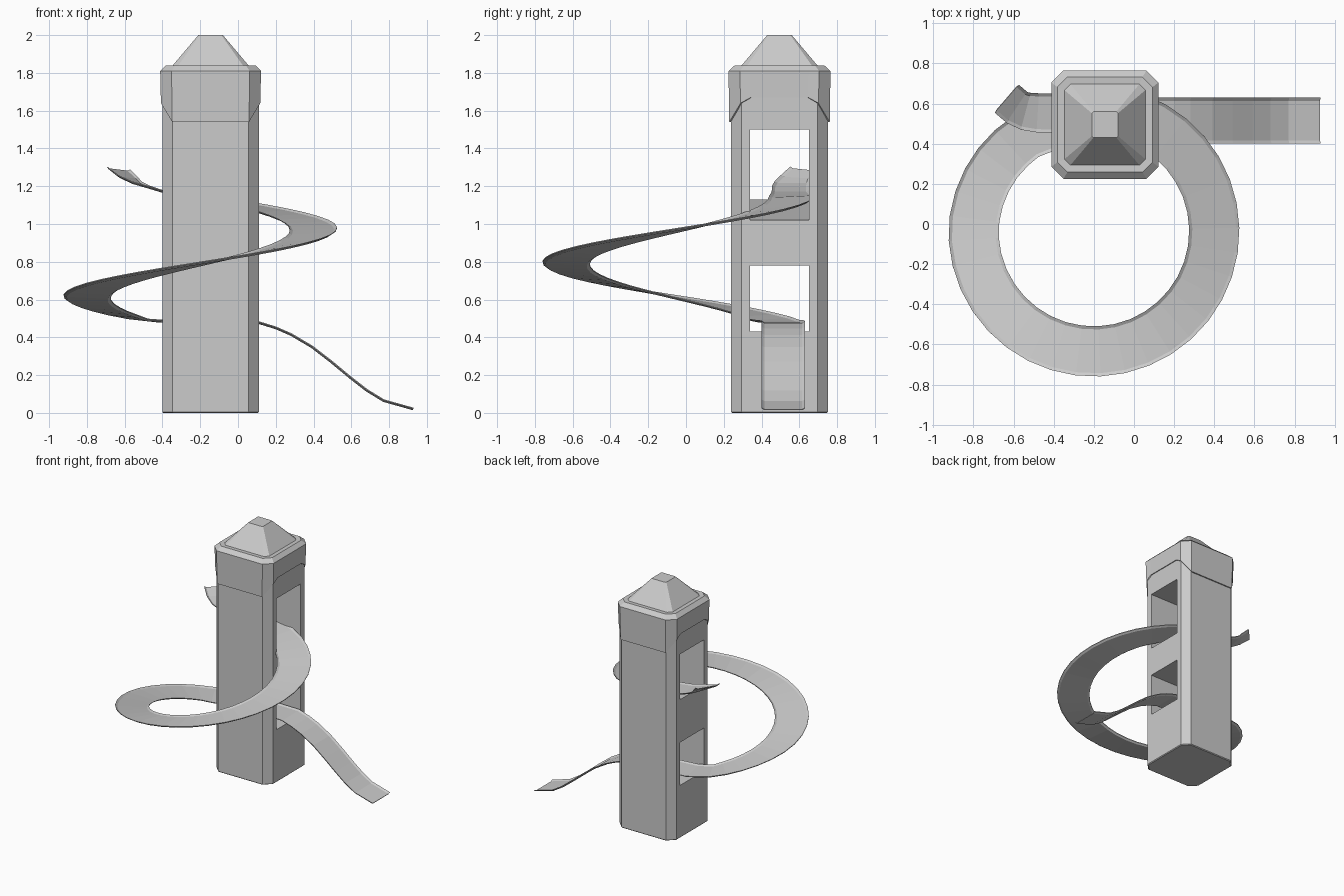
import bpy, bmesh
from math import radians, cos, sin
from mathutils import Vector

if "Cube" in bpy.data.objects:
    bpy.data.objects.remove(bpy.data.objects["Cube"])

CX, CY = -0.145, 0.495          # tower axis


def make(name, rings, cap=True, closed=True):
    """Loft a list of equal-length point rings into one object."""
    bm = bmesh.new()
    vs = [[bm.verts.new(p) for p in r] for r in rings]
    n = len(vs[0])
    for a, b in zip(vs, vs[1:]):
        for i in range(n):
            j = (i + 1) % n
            bm.faces.new((a[i], a[j], b[j], b[i]))
    if cap:
        bm.faces.new(vs[0][::-1])
        bm.faces.new(vs[-1])
    bmesh.ops.recalc_face_normals(bm, faces=bm.faces)
    me = bpy.data.meshes.new(name)
    bm.to_mesh(me)
    bm.free()
    ob = bpy.data.objects.new(name, me)
    bpy.context.collection.objects.link(ob)
    return ob


def ring(h, c, zf, zs=None, zm=None, hy=None):
    """Chamfered square; front/back, side and side-middle points can differ in height."""
    hy = hy or h
    zs = zf if zs is None else zs
    zm = zf if zm is None else zm
    m = (hy - c) * 0.74
    q = [(h, -m, zm), (h, m, zm), (h, hy - c, zs), (h - c, hy, zf)]
    half = q + [(c - h, hy, zf), (-h, hy - c, zs)]
    pts = half + [(-x, -y, z) for x, y, z in half]
    return [(CX + x, CY + y, z) for x, y, z in pts]


# Tower body with two through openings along x
tower = make("tower", [ring(0.25, 0.055, 0), ring(0.256, 0.055, 0.006), ring(0.256, 0.055, 1.78)])
openings = {"lower_opening": ((0.43, 0.43), 0.78), "upper_opening": ((1.13, 1.02), 1.50)}
for name, ((zl, zr), zt) in openings.items():
    x0, x1 = CX - 0.256, CX + 0.256
    k = (zr - zl) / (x1 - x0) * 0.1
    prof = [(x0 - 0.1, zl - k), (x1 + 0.1, zr + k), (x1 + 0.1, zt), (x0 - 0.1, zt)]
    cutter = make(name, [[(x, y, z) for x, z in prof] for y in (0.34, 0.65)])
    mod = tower.modifiers.new(name, 'BOOLEAN')
    mod.object, mod.solver = cutter, 'EXACT'
    bpy.context.view_layer.objects.active = tower
    bpy.ops.object.modifier_apply(modifier=name)
    bpy.data.objects.remove(cutter)

# Roof hood: arched skirt, bevelled rim and truncated pyramid
make("roof", [
    ring(0.25, 0.055, 1.54, 1.64, 1.67),
    ring(0.263, 0.06, 1.54, 1.64, 1.67, 0.266),
    ring(0.267, 0.06, 1.81, hy=0.27),
    ring(0.237, 0.05, 1.84),
    ring(0.202, 0.03, 1.838),
    ring(0.065, 0.008, 2.0)])

# Slide path: (x, y, z, width, bank)
path = [(-0.635, 0.625, 1.288, 0.184, -0.015), (-0.585, 0.582, 1.245, 0.185, -0.01),
        (-0.54, 0.562, 1.217, 0.19, 0), (-0.48, 0.554, 1.195, 0.195, 0),
        (-0.40, 0.553, 1.17, 0.197, 0), (-0.30, 0.558, 1.155, 0.215, 0)]
for i in range(34):
    a = 90 - i * 325 / 33
    r = 0.6 if a > -180 else 0.6 - 0.02 * (-180 - a) / 55
    w = 0.25 if a > -180 else 0.25 - 0.01 * (-180 - a) / 55
    path.append((-0.2 + r * cos(radians(a)), -0.035 + r * sin(radians(a)),
                 0.965 + 0.18 * a / 90, w, 0.012))
path += [(-0.40, 0.487, 0.482, 0.232, 0), (-0.15, 0.512, 0.48, 0.23, 0)]
path += [(x, 0.515, z, 0.23, 0) for x, z in (
    (0.11, 0.475), (0.20, 0.447), (0.28, 0.412), (0.39, 0.347), (0.49, 0.27),
    (0.59, 0.187), (0.68, 0.117), (0.77, 0.062), (0.927, 0.018))]

# Thin tray section with raised lips, swept along the path
P = [Vector(p[:3]) for p in path]
rings = []
for i, p in enumerate(P):
    t = (P[min(i + 1, len(P) - 1)] - P[max(i - 1, 0)]).normalized()
    h, bank = path[i][3] / 2, path[i][4]
    left = Vector((-t.y, t.x, 0)).normalized()
    up = t.cross(left)
    sec = [(h, 0.01), (h - 0.016, 0.001), (0.016 - h, 0.001), (-h, 0.01),
           (-h, 0.005), (0.016 - h, -0.004), (h - 0.016, -0.004), (h, 0.005)]
    rings.append([p + left * u + up * v + Vector((0, 0, bank * u / (2 * h))) for u, v in sec])
make("spiral_slide", rings)
